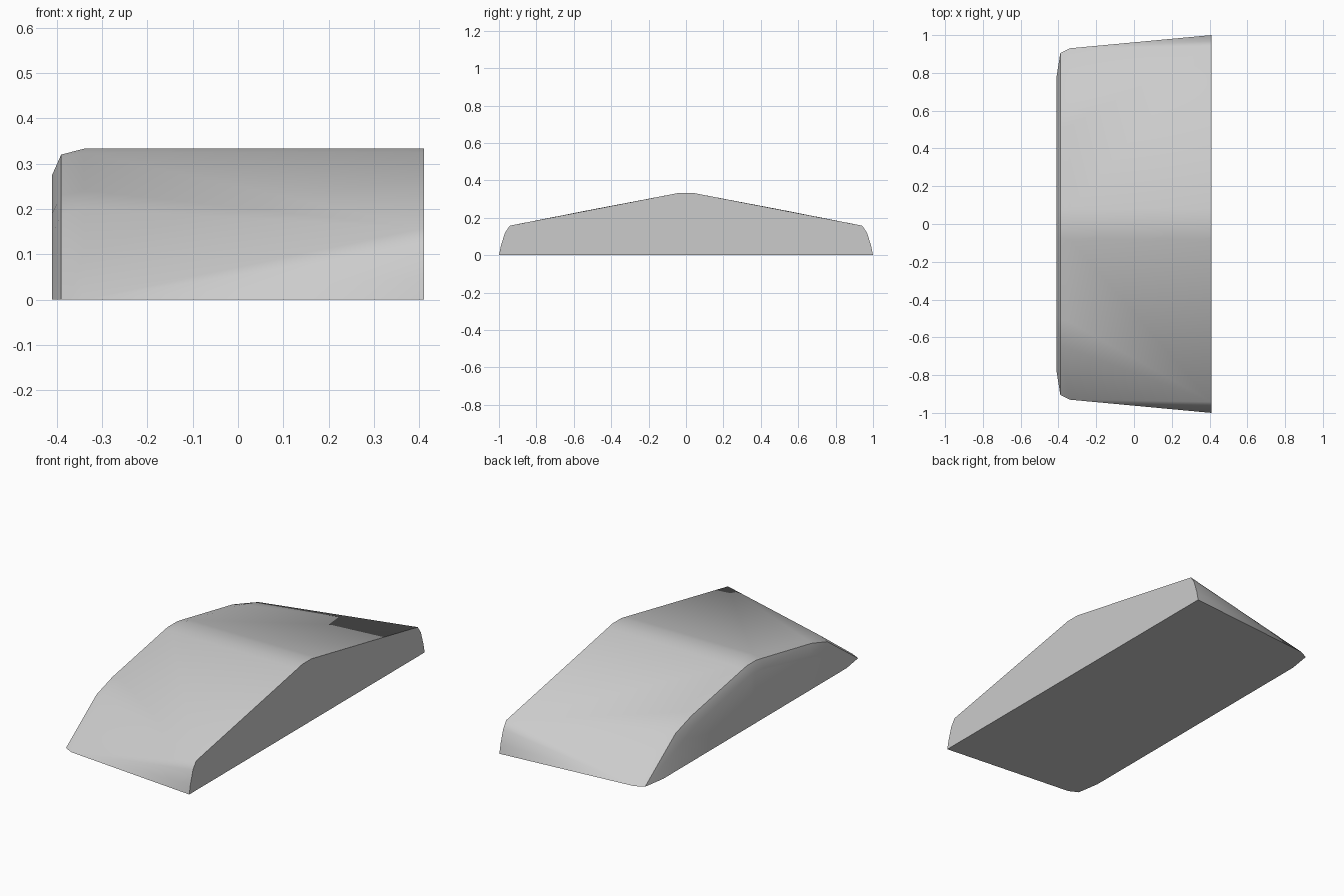
import bpy, bmesh, math

cube = bpy.data.objects.get("Cube")
if cube:
    bpy.data.objects.remove(cube, do_unlink=True)

grey = bpy.data.materials.new("light_grey")
grey.use_nodes = True
colour = (0.6, 0.6, 0.6, 1)
grey.diffuse_color = colour
grey.node_tree.nodes["Principled BSDF"].inputs["Base Color"].default_value = colour

bm = bmesh.new()


def section(x, points):
    """Half cross-section at x, from the base up to the centre line."""
    return [bm.verts.new((x, y, z)) for y, z in points]


# Flat end with a curved lower lip, then the rounded end in three rings
wide = section(0.41, [(1, 0), (0.99, 0.05), (0.968, 0.12), (0.942, 0.158),
                      (0.08, 0.325), (0.04, 0.333), (0, 0.333)])
shoulder = section(-0.34, [(0.93, 0), (0.66, 0.2), (0.52, 0.241),
                           (0.08, 0.325), (0.04, 0.333), (0, 0.333)])
edge = section(-0.39, [(0.905, 0), (0.645, 0.188), (0.51, 0.231),
                       (0.08, 0.313), (0.04, 0.32), (0, 0.32)])
cap = section(-0.41, [(0.78, 0), (0.6, 0.145), (0.47, 0.19),
                      (0.08, 0.268), (0.04, 0.275), (0, 0.275)])

# Lower fan and corner fan
for i in range(3):
    bm.faces.new((wide[i], wide[i + 1], shoulder[0]))
for i in range(2):
    bm.faces.new((wide[3], shoulder[i + 1], shoulder[i]))

# Roof slope and ridge
for i in range(3, 6):
    bm.faces.new((wide[i], wide[i + 1], shoulder[i], shoulder[i - 1]))

# Rounded end
for a, b in ((shoulder, edge), (edge, cap)):
    for i in range(5):
        bm.faces.new((a[i], a[i + 1], b[i + 1], b[i]))

# End walls and base
foot_wide = bm.verts.new((0.41, 0, 0))
foot_cap = bm.verts.new((-0.41, 0, 0))
bm.faces.new(wide + [foot_wide])
bm.faces.new(cap + [foot_cap])
bm.faces.new((wide[0], shoulder[0], edge[0], cap[0], foot_cap, foot_wide))

# Mirror to the other half and weld along the centre line
bmesh.ops.mirror(bm, geom=bm.verts[:] + bm.edges[:] + bm.faces[:],
                 axis='Y', merge_dist=0.0005)
bmesh.ops.remove_doubles(bm, verts=bm.verts[:], dist=0.0005)
bmesh.ops.recalc_face_normals(bm, faces=bm.faces[:])

mesh = bpy.data.meshes.new("sloped_block")
bm.to_mesh(mesh)
bm.free()
mesh.materials.append(grey)
block = bpy.data.objects.new("sloped_block", mesh)
bpy.context.collection.objects.link(block)
bpy.context.view_layer.objects.active = block
block.select_set(True)
bpy.ops.object.shade_smooth_by_angle(angle=math.radians(35))
